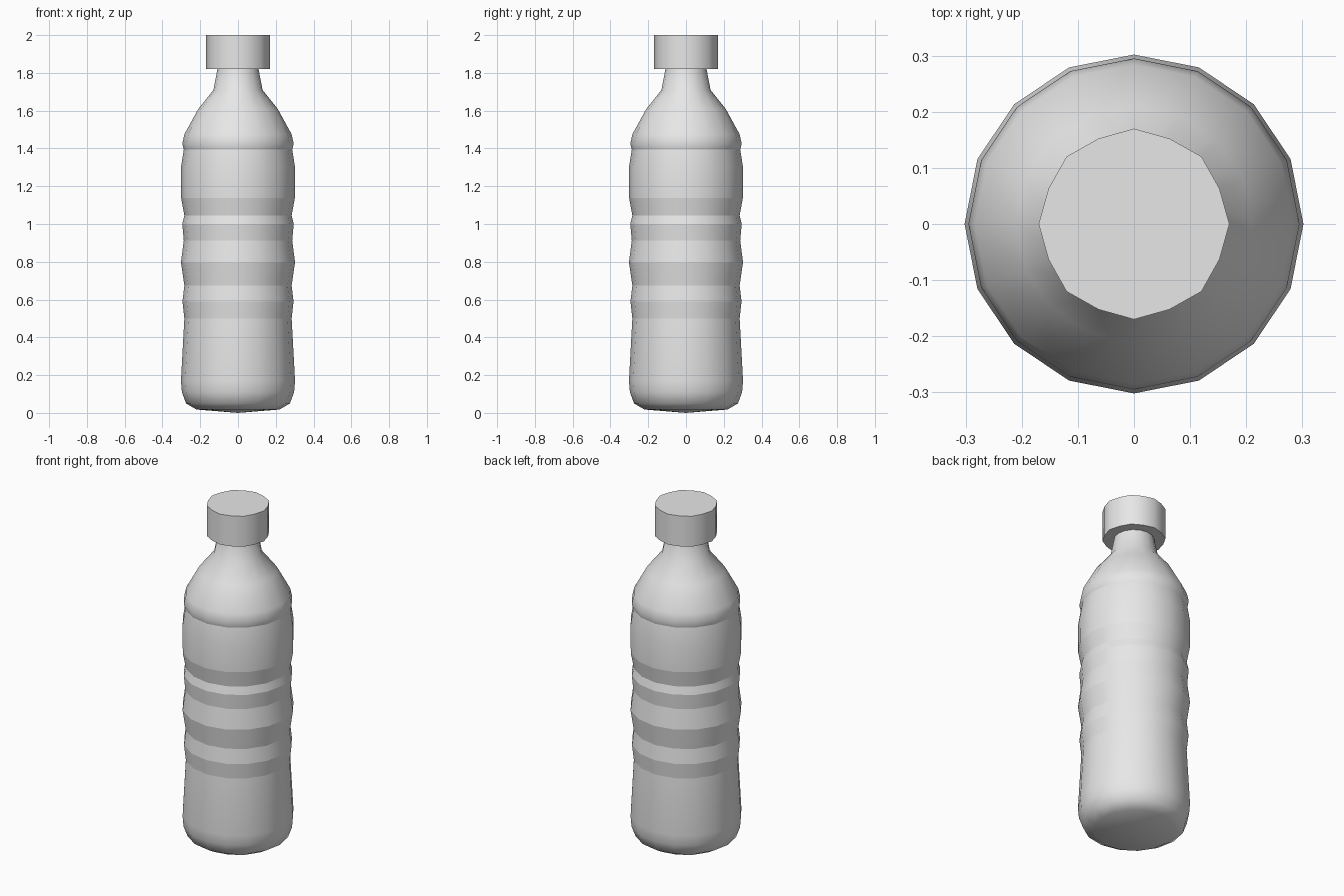
import bpy
import bmesh
from math import cos, sin, pi

SIDES = 16

cube = bpy.data.objects.get("Cube")
if cube:
    bpy.data.objects.remove(cube, do_unlink=True)

grey = bpy.data.materials.new("light grey plastic")
grey.use_nodes = True
grey.diffuse_color = (0.8, 0.8, 0.8, 1)
grey.node_tree.nodes["Principled BSDF"].inputs["Base Color"].default_value = (0.8, 0.8, 0.8, 1)


def lathe(name, profile, odd_scale=1.0):
    """Revolve (radius, height, sharp) points; radius 0 closes to a point."""
    bm = bmesh.new()
    rings = []
    for radius, height, sharp in profile:
        if radius == 0:
            rings.append([bm.verts.new((0, 0, height))] * SIDES)
            continue
        ring = []
        for i in range(SIDES):
            a = 2 * pi * i / SIDES
            r = radius * (odd_scale if i % 2 else 1)
            ring.append(bm.verts.new((r * cos(a), r * sin(a), height)))
        rings.append(ring)
    for low, high in zip(rings, rings[1:]):
        for i in range(SIDES):
            j = (i + 1) % SIDES
            corners = dict.fromkeys((low[i], low[j], high[j], high[i]))
            bm.faces.new(list(corners)).smooth = True
    # Keep the marked rings crisp
    for (radius, height, sharp), ring in zip(profile, rings):
        if sharp and radius:
            for i in range(SIDES):
                bm.edges.get((ring[i], ring[(i + 1) % SIDES])).smooth = False
    bmesh.ops.recalc_face_normals(bm, faces=bm.faces)
    mesh = bpy.data.meshes.new(name)
    bm.to_mesh(mesh)
    bm.free()
    mesh.materials.append(grey)
    obj = bpy.data.objects.new(name, mesh)
    bpy.context.collection.objects.link(obj)
    return obj


# Bottle: rounded base, grip ribs, label panel, shoulder and neck
lathe("bottle_body", [
    (0, 0, False), (0.22, 0.018, False), (0.275, 0.05, False),
    (0.297, 0.11, False), (0.302, 0.17, False),
    (0.284, 0.5, True), (0.294, 0.59, True), (0.284, 0.675, True),
    (0.302, 0.797, True), (0.287, 0.913, True), (0.295, 1.0, True),
    (0.284, 1.045, True), (0.301, 1.137, True), (0.302, 1.3, False),
    (0.287, 1.395, True), (0.295, 1.425, False), (0.284, 1.475, False),
    (0.21, 1.61, False), (0.13, 1.71, False), (0.107, 1.83, False),
])

# Screw cap: closed drum slightly wider than the neck
lathe("screw_cap", [
    (0, 1.82, False), (0.17, 1.82, True), (0.17, 2.0, True), (0, 2.0, False),
], odd_scale=0.97)
